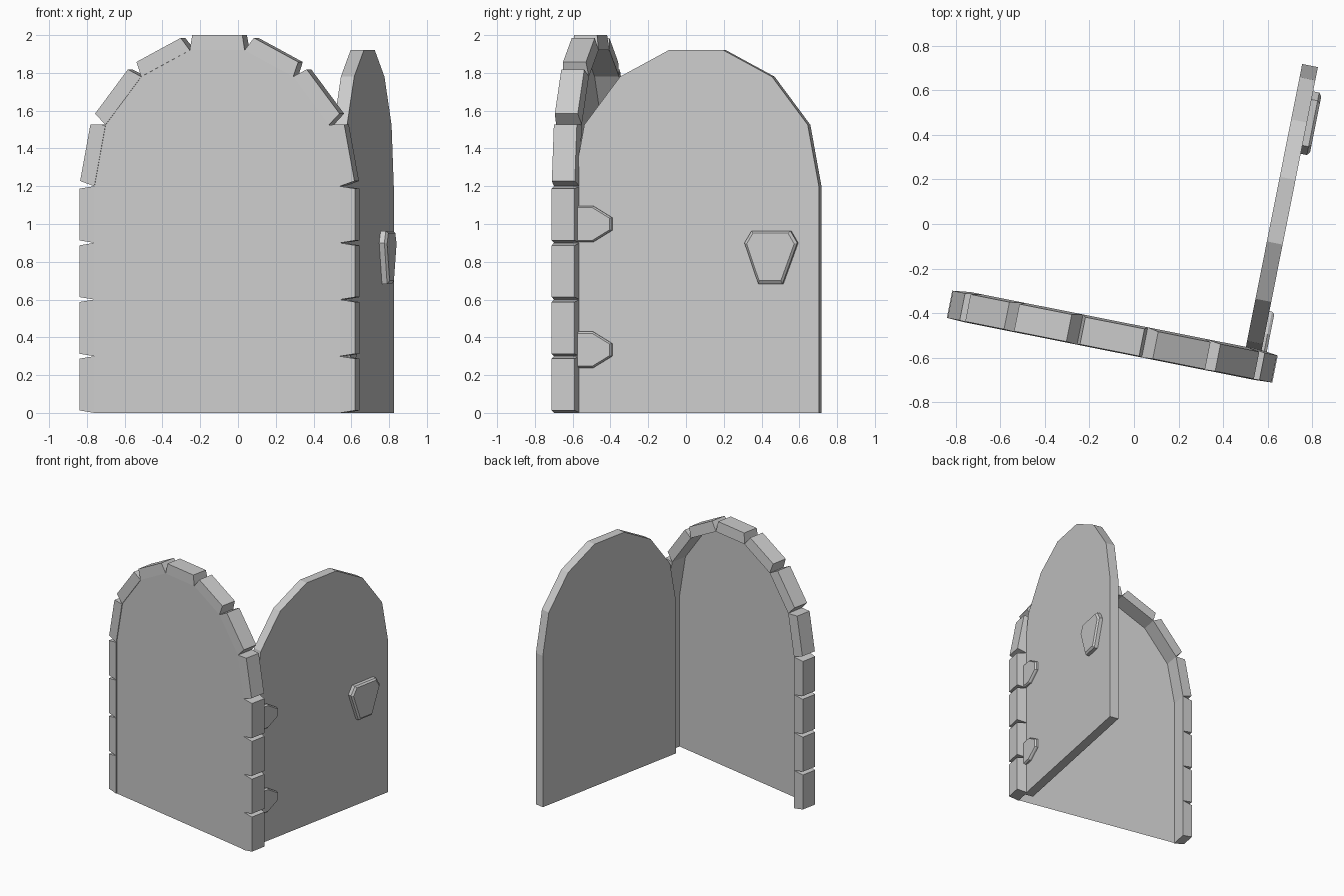
import bpy, bmesh
from math import radians
from mathutils import Matrix, Vector

if "Cube" in bpy.data.objects:
    bpy.data.objects.remove(bpy.data.objects["Cube"])

# Arch outline shared by the doorway and the door (x, z)
half = [(0.663, 1.2), (0.603, 1.525), (0.41, 1.78), (0.148, 1.92)]
arch = [(0.663, 0)] + half + [(-x, z) for x, z in reversed(half)] + [(-0.663, 0)]

FRAME = Matrix.Translation((-0.0975, -0.505, 0)) @ Matrix.Rotation(radians(-11.25), 4, 'Z')
DOOR = Matrix.Translation((0.660, 0.060, 0)) @ Matrix.Rotation(radians(78.75), 4, 'Z')


def loft(name, rings, matrix):
    """Join rings of equal point count and cap both ends; one ring makes a flat panel."""
    bm = bmesh.new()
    loops = [[bm.verts.new(p) for p in ring] for ring in rings]
    n = len(loops[0])
    for a, b in zip(loops, loops[1:]):
        for i in range(n):
            bm.faces.new((a[i], a[(i + 1) % n], b[(i + 1) % n], b[i]))
    bm.faces.new(loops[0])
    if len(loops) > 1:
        bm.faces.new(loops[-1])
        bmesh.ops.recalc_face_normals(bm, faces=bm.faces)
    mesh = bpy.data.meshes.new(name)
    bm.to_mesh(mesh)
    bm.free()
    obj = bpy.data.objects.new(name, mesh)
    obj.matrix_world = matrix
    bpy.context.collection.objects.link(obj)
    return obj


def ring(points, y, scale=1.0):
    cx = sum(p[0] for p in points) / len(points)
    cz = sum(p[1] for p in points) / len(points)
    return [(cx + (x - cx) * scale, y, cz + (z - cz) * scale) for x, z in points]


def plate(name, points, height):
    """Chamfered plate lying on the outer face of the door."""
    face = -0.036
    loft(name, [ring(points, face + 0.01), ring(points, face - height + 0.012),
                ring(points, face - height, 0.9)], DOOR)


# Panel filling the doorway
loft("doorway_panel", [ring(arch, -0.06)], FRAME)

# Surround stones, one per outline edge, with each straight side split in four
path = [(0.663, 0.3 * i) for i in range(4)] + arch[1:-1] + [(-0.663, 0.3 * i) for i in (3, 2, 1, 0)]
for i, (p, q) in enumerate(zip(path, path[1:])):
    p, q = Vector(p), Vector(q)
    along = (q - p).normalized()
    out = Vector((along.y, -along.x)) * 0.081
    po, qo = p + out + along * 0.013, q + out - along * 0.013
    inner = [(p.x, -0.066, p.y), (q.x, -0.066, q.y), (q.x, 0.072, q.y), (p.x, 0.072, p.y)]
    outer = [(po.x, -0.062, po.y), (qo.x, -0.062, qo.y), (qo.x, 0.062, qo.y), (po.x, 0.062, po.y)]
    loft(f"surround_stone_{i + 1}", [inner, outer], FRAME)

# Open door slab
loft("door", [ring(arch, -0.036), ring(arch, 0.036)], DOOR)

# Handle plate
plate("handle", [(0.267, 0.90), (0.305, 0.963), (0.515, 0.963),
                 (0.552, 0.90), (0.472, 0.683), (0.342, 0.683)], 0.04)

# Two strap hinges
for label, z in (("lower", 0.334), ("upper", 1.0)):
    strap = [(-0.645, z - 0.096), (-0.555, z - 0.096), (-0.452, z - 0.034),
             (-0.452, z + 0.034), (-0.555, z + 0.096), (-0.645, z + 0.096)]
    plate(f"{label}_hinge", strap, 0.024)
